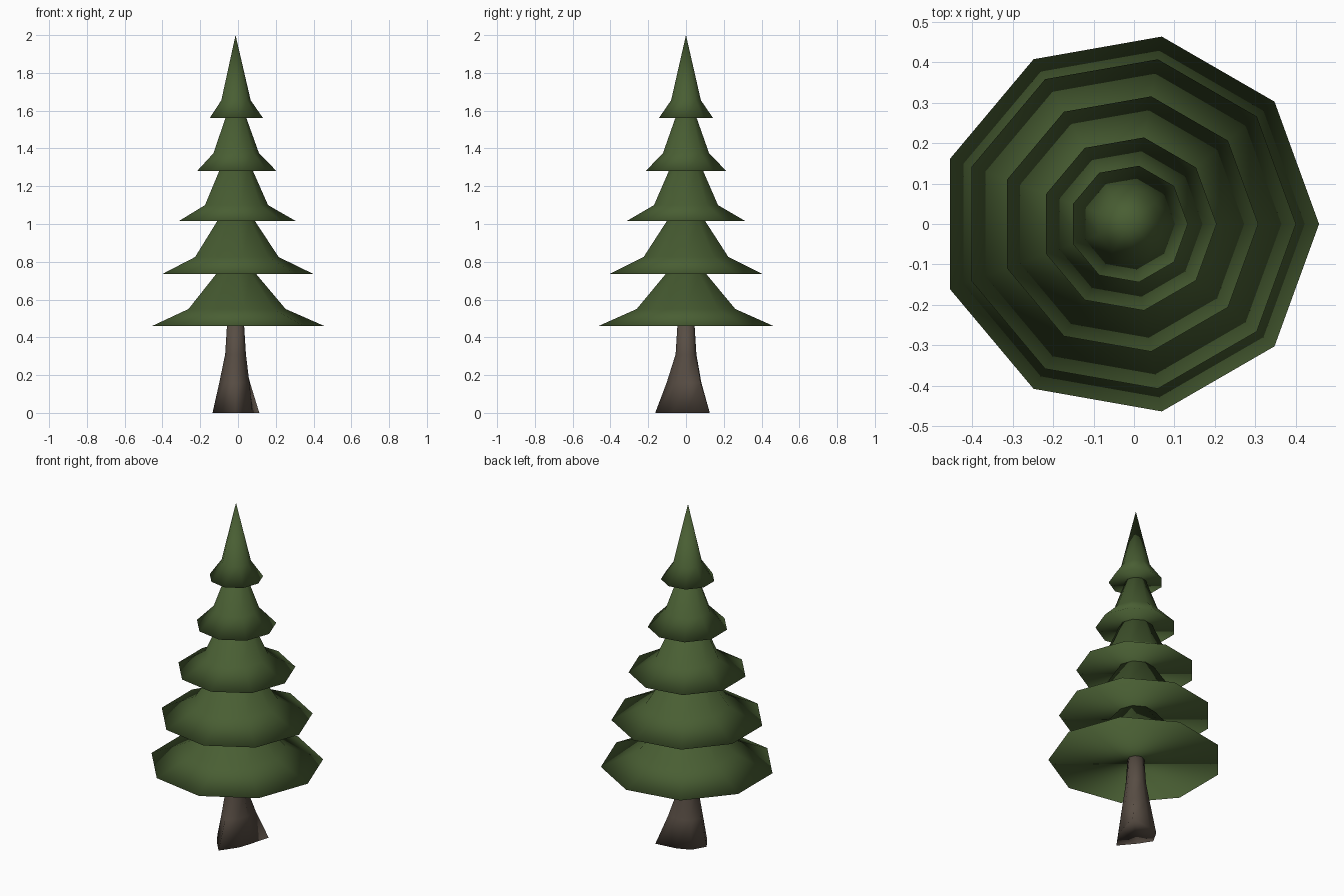
import bpy, bmesh, math

if "Cube" in bpy.data.objects:
    bpy.data.objects.remove(bpy.data.objects["Cube"])

CX = -0.013  # tree axis


def material(name, rgb):
    m = bpy.data.materials.new(name)
    m.diffuse_color = (*rgb, 1)
    m.use_nodes = True
    m.node_tree.nodes["Principled BSDF"].inputs["Base Color"].default_value = m.diffuse_color
    return m


def lathe(name, rings, mat):
    """Loft closed rings of points; a one-point ring makes a tip."""
    bm = bmesh.new()
    loops = [[bm.verts.new(p) for p in ring] for ring in rings]
    for a, b in zip(loops, loops[1:]):
        n = len(a)
        for i in range(n):
            j = (i + 1) % n
            if len(b) == 1:
                bm.faces.new((a[i], a[j], b[0]))
            else:
                bm.faces.new((a[i], a[j], b[j], b[i]))
    for cap in (loops[0], loops[-1]):
        if len(cap) > 2:
            bm.faces.new(cap)
    bmesh.ops.recalc_face_normals(bm, faces=bm.faces)
    for f in bm.faces:
        f.smooth = True
    me = bpy.data.meshes.new(name)
    bm.to_mesh(me)
    bm.free()
    me.materials.append(mat)
    ob = bpy.data.objects.new(name, me)
    bpy.context.collection.objects.link(ob)
    return ob


def ring(radii, z):
    n = len(radii)
    return [(CX + r * math.cos(math.tau * i / n), r * math.sin(math.tau * i / n), z)
            for i, r in enumerate(radii)]


green = material("needle green", (0.066, 0.112, 0.033))
brown = material("bark brown", (0.098, 0.075, 0.058))

# Foliage tiers: rim radius, rim z, knee radius, knee z, top radius, top z
tiers = [
    (0.470, 0.46, 0.265, 0.55, 0.105, 0.74),
    (0.413, 0.735, 0.228, 0.825, 0.10, 1.02),
    (0.320, 1.015, 0.172, 1.10, 0.088, 1.29),
    (0.217, 1.28, 0.124, 1.375, 0.054, 1.57),
    (0.146, 1.56, 0.080, 1.655, 0.0, 2.0),
]
for k, (r0, z0, r1, z1, r2, z2) in enumerate(tiers):
    top = ring([r2] * 9, z2) if r2 else [(CX, 0, z2)]
    lathe(f"foliage_tier_{k + 1}", [ring([r0] * 9, z0), ring([r1] * 9, z1), top], green)

# Trunk with an uneven root flare that fades upward
roots = [0.09, 0.178, 0.11, 0.11, 0.122, 0.105, 0.163, 0.095]
levels = [(0.0, 1.0, 0.06), (0.16, 0.4, 0.062), (0.31, 0.0, 0.055), (0.47, 0.0, 0.045)]
lathe("trunk", [ring([r + w * (q - r) for q in roots], z) for z, w, r in levels], brown)
